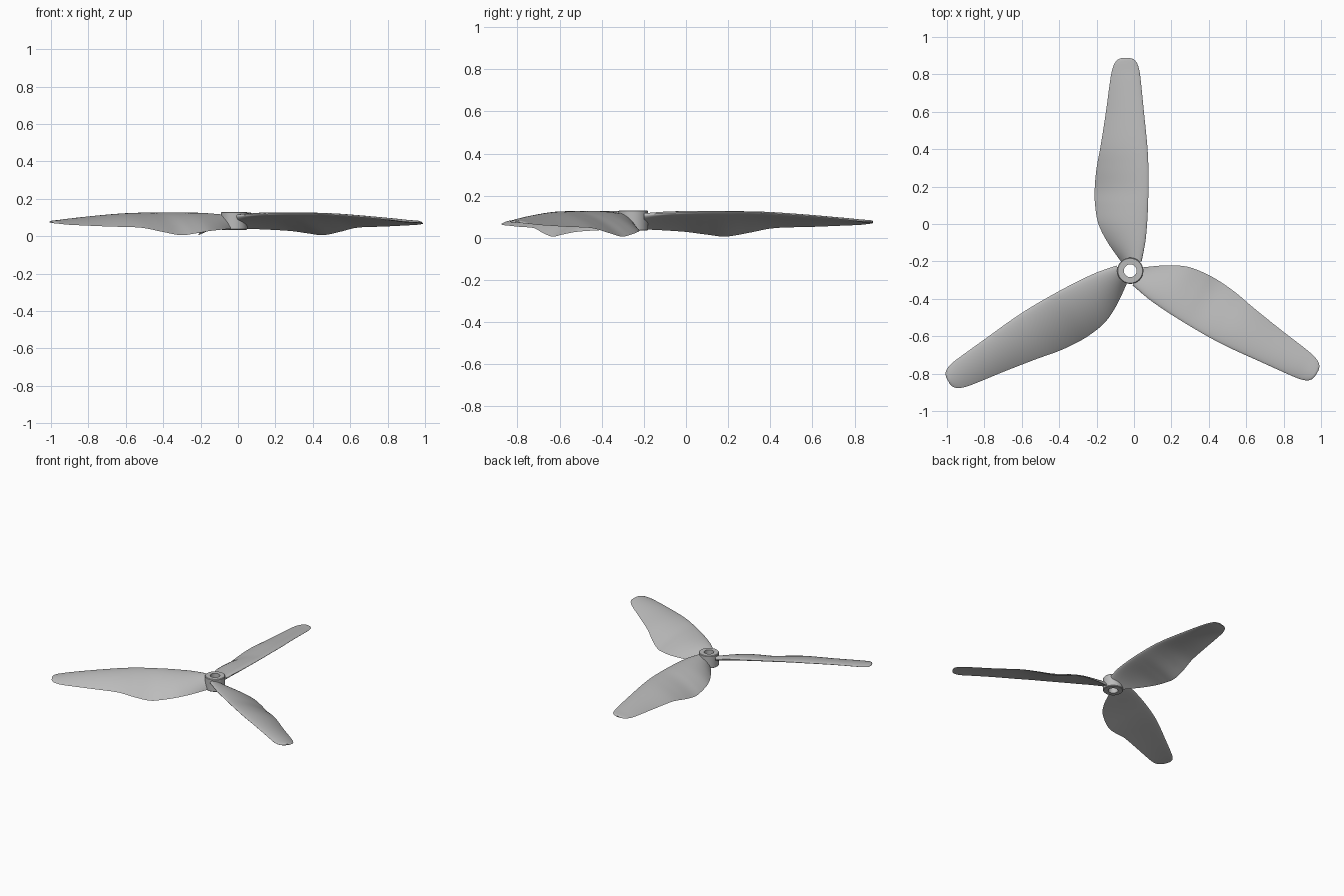
import bpy, bmesh, math
from mathutils import Matrix, Vector

cube = bpy.data.objects.get("Cube")
if cube:
    bpy.data.objects.remove(cube, do_unlink=True)

grey = bpy.data.materials.new("light grey")
grey.use_nodes = True
colour = (0.5, 0.5, 0.5, 1)
grey.diffuse_color = colour
grey.node_tree.nodes["Principled BSDF"].inputs["Base Color"].default_value = colour

CENTRE = Vector((-0.02, -0.25, 0))
CHORD_STEPS = 16
SPAN_STEPS = 6

# Blade stations: y, trailing x, leading x, trailing z, leading z, thickness
STATIONS = [
    (-.20, -.07, .04, .04, .11, .035),
    (-.10, -.14, .06, .035, .117, .034),
    (0, -.19, .07, .028, .12, .032),
    (.10, -.208, .075, .015, .122, .03),
    (.19, -.21, .077, .006, .122, .028),
    (.30, -.20, .077, .024, .121, .026),
    (.42, -.178, .071, .046, .115, .024),
    (.60, -.15, .053, .052, .102, .02),
    (.75, -.13, .038, .058, .088, .016),
    (.82, -.118, .029, .061, .08, .014),
    (.86, -.103, .016, .065, .077, .012),
    (.88, -.085, -.002, .068, .076, .01),
    (.888, -.062, -.025, .07, .074, .006),
]


def catmull(a, b, c, d, t):
    return 0.5 * (2 * b + (c - a) * t + (2 * a - 5 * b + 4 * c - d) * t * t
                  + (3 * b - a - 3 * c + d) * t ** 3)


def smooth_stations():
    last = len(STATIONS) - 1
    for i in range(last):
        four = [STATIONS[min(max(i + k, 0), last)] for k in (-1, 0, 1, 2)]
        for s in range(SPAN_STEPS):
            yield [catmull(*column, s / SPAN_STEPS) for column in zip(*four)]
    yield STATIONS[-1]


def airfoil(y, trail_x, lead_x, trail_z, lead_z, thick):
    """Closed cambered section, over the top and back underneath."""
    lead = Vector((lead_x, y, lead_z))
    chord = Vector((trail_x, y, trail_z)) - lead
    normal = Vector((chord.z, 0, -chord.x)).normalized()
    steps = [(1 - math.cos(math.pi * i / CHORD_STEPS)) / 2 for i in range(CHORD_STEPS + 1)]
    path = [(t, 1) for t in steps] + [(t, -1) for t in reversed(steps[1:-1])]
    for t, side in path:
        half = 1.3 * thick * math.sqrt(t) * (1 - t) + 0.002 * t * math.sqrt(1 - t)
        camber = 0.2 * chord.length * t * (1 - t)
        yield lead + chord * t + normal * (camber + side * half)


def finish(name, bm):
    bmesh.ops.recalc_face_normals(bm, faces=bm.faces)
    mesh = bpy.data.meshes.new(name)
    bm.to_mesh(mesh)
    bm.free()
    mesh.materials.append(grey)
    obj = bpy.data.objects.new(name, mesh)
    bpy.context.collection.objects.link(obj)
    bpy.ops.object.select_all(action="DESELECT")
    obj.select_set(True)
    bpy.context.view_layer.objects.active = obj
    bpy.ops.object.shade_smooth_by_angle(angle=math.radians(40))


def bridge(bm, rings, wrap=False):
    for a, b in zip(rings, rings[1:] + rings[:1] if wrap else rings[1:]):
        n = len(a)
        for i in range(n):
            j = (i + 1) % n
            bm.faces.new((a[i], a[j], b[j], b[i]))


# Three blades, each a loft turned about the hub axis
for number, name in enumerate(("rear_blade", "right_blade", "left_blade")):
    bm = bmesh.new()
    rings = [[bm.verts.new(p) for p in airfoil(*s)] for s in smooth_stations()]
    bridge(bm, rings)
    bm.faces.new(rings[0])
    bm.faces.new(rings[-1])
    turn = (Matrix.Translation(CENTRE) @ Matrix.Rotation(number * math.tau / 3, 4, "Z")
            @ Matrix.Translation(-CENTRE))
    bm.transform(turn)
    finish(name, bm)

# Hub: a turned ring with an open bore and softened rims
profile = [(.034, .034), (.066, .034), (.07, .038), (.07, .126), (.066, .13), (.034, .13)]
bm = bmesh.new()
SIDES = 48
rings = []
for radius, z in profile:
    rings.append([bm.verts.new(CENTRE + Vector((radius * math.cos(a), radius * math.sin(a), z)))
                  for a in (math.tau * i / SIDES for i in range(SIDES))])
bridge(bm, rings, wrap=True)
finish("hub", bm)
